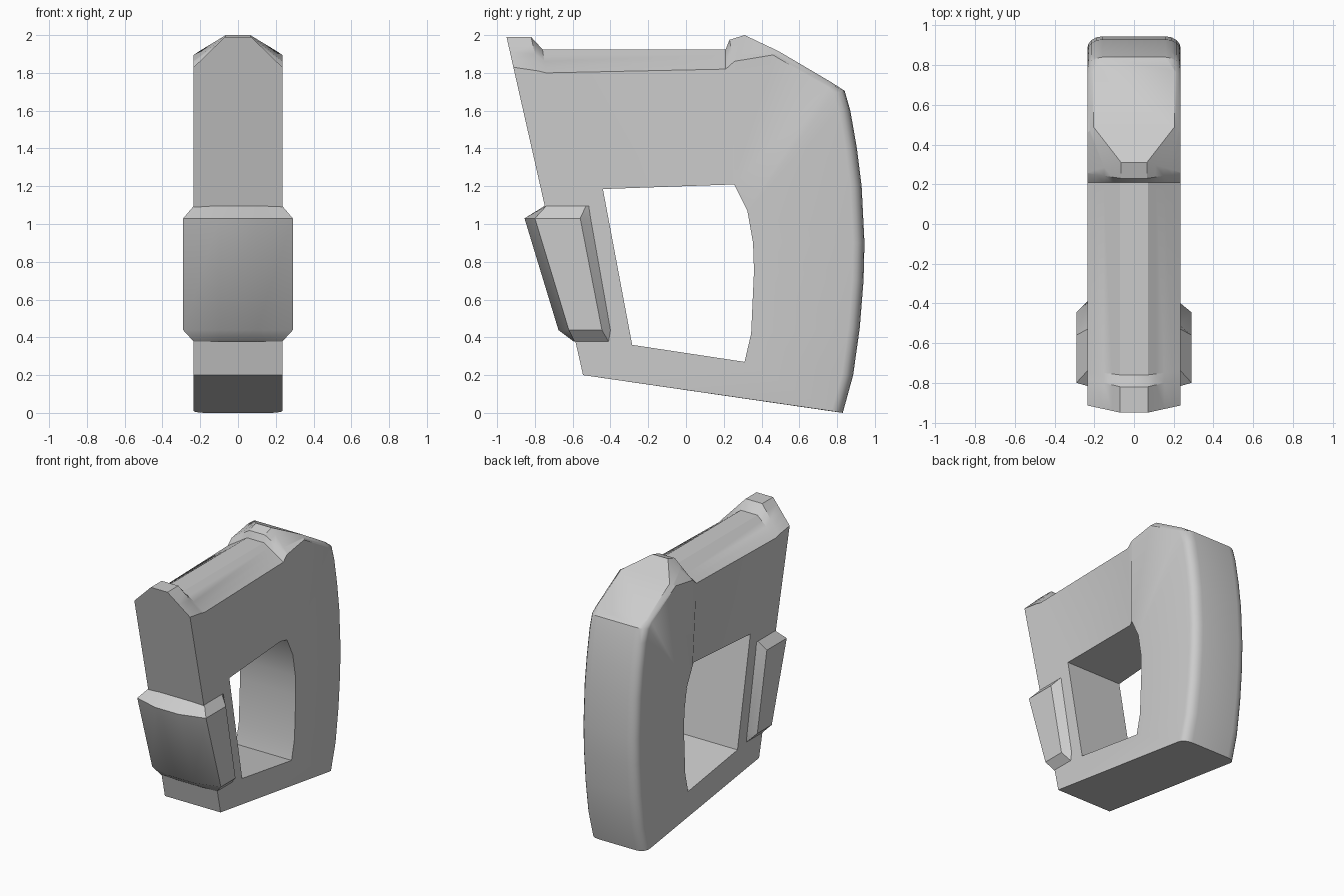
import bpy
import bmesh
from math import sin, cos, pi, radians

cube = bpy.data.objects.get("Cube")
if cube:
    bpy.data.objects.remove(cube, do_unlink=True)

HALF = 0.235   # half thickness of the frame
STEPS = 4      # segments across each rounded or chamfered edge

grey = bpy.data.materials.new("plain grey")
grey.use_nodes = True
grey.diffuse_color = (0.6, 0.6, 0.6, 1)
grey.node_tree.nodes["Principled BSDF"].inputs["Base Color"].default_value = (0.6, 0.6, 0.6, 1)


def loft(name, rows, closed):
    """Skin a list of closed cross-sections; join the ends or cap them."""
    bm = bmesh.new()
    rings = [[bm.verts.new(p) for p in row] for row in rows]
    pairs = list(zip(rings, rings[1:]))
    if closed:
        pairs.append((rings[-1], rings[0]))
    else:
        bm.faces.new(rings[0])
        bm.faces.new(rings[-1])
    for a, b in pairs:
        for i in range(len(a)):
            j = (i + 1) % len(a)
            bm.faces.new((a[i], a[j], b[j], b[i]))
    bmesh.ops.remove_doubles(bm, verts=bm.verts[:], dist=0.0005)
    bmesh.ops.dissolve_degenerate(bm, edges=bm.edges[:], dist=0.0005)
    bmesh.ops.recalc_face_normals(bm, faces=bm.faces[:])
    mesh = bpy.data.meshes.new(name)
    bm.to_mesh(mesh)
    bm.free()
    mesh.materials.append(grey)
    obj = bpy.data.objects.new(name, mesh)
    bpy.context.collection.objects.link(obj)
    bpy.ops.object.select_all(action="DESELECT")
    obj.select_set(True)
    bpy.context.view_layer.objects.active = obj
    bpy.ops.object.shade_smooth_by_angle(angle=radians(30))
    return obj


def mirrored(half):
    """Complete a half section on the +x side into a closed ring."""
    return half + [(-x, y, z) for x, y, z in reversed(half)]


def station(rim, width, side, inner, inner_x=HALF, rounded=False):
    """Frame section running from the opening, over the side, to the rim."""
    half = [(inner_x, *inner)]
    for k in range(STEPS + 1):
        t = k / STEPS
        across, out = (1 - cos(t * pi / 2), sin(t * pi / 2)) if rounded else (t, t)
        half.append((HALF + (width - HALF) * across,
                     side[0] + (rim[0] - side[0]) * out,
                     side[1] + (rim[1] - side[1]) * out))
    return mirrored(half)


# Corners of the opening
hole_front, hole_top, hole_bend = (-0.44, 1.185), (0.255, 1.21), (0.325, 1.07)
hole_low, hole_bottom = (0.31, 0.27), (-0.285, 0.36)
foot = (-0.545, 0.2)

# Upper housing with raised front lip, then the crest of the rear grip
frame = [
    station((-0.95, 1.99), 0.07, (-0.914, 1.83), hole_front),
    station((-0.82, 1.99), 0.07, (-0.78, 1.81), hole_front),
    station((-0.76, 1.925), 0.07, (-0.74, 1.8), hole_front),
    station((0.21, 1.925), 0.07, (0.21, 1.82), (0.21, 1.208), 0.21),
    station((0.23, 1.975), 0.065, (0.255, 1.86), hole_top),
    station((0.31, 2.0), 0.065, (0.26, 1.862), hole_top),
    station((0.49, 1.915), 0.205, (0.46, 1.895), hole_top),
    station((0.77, 1.75), 0.205, (0.75, 1.725), hole_bend),
]

# Curved back of the rear grip
back = [
    (0.84, 1.705, hole_bend), (0.87, 1.6, hole_bend), (0.905, 1.4, hole_bend),
    (0.93, 1.2, hole_bend), (0.945, 0.9, (0.355, 0.9)), (0.94, 0.7, (0.36, 0.75)),
    (0.92, 0.45, (0.345, 0.42)), (0.885, 0.2, hole_low), (0.83, 0.0, hole_low),
]
for y, z, inner in back:
    side_z = min(max(z, 0.01), 1.69)
    frame.append(station((y, z), 0.16, (y - 0.06, side_z), inner, rounded=True))

# Front foot closes the loop
frame.append(station(foot, HALF, foot, hole_bottom))
loft("frame", frame, closed=True)


# Bulged pad wrapped around the front post
def pad_section(z, front, corner, back_outer, back_inner, width):
    return mirrored([(HALF, back_inner, z), (width, back_outer, z),
                     (width, corner, z), (0.1, front, z)])


loft("front_pad", [
    pad_section(1.095, -0.75, -0.74, -0.53, -0.515, HALF),
    pad_section(1.03, -0.855, -0.8, -0.56, -0.505, 0.29),
    pad_section(0.438, -0.675, -0.62, -0.445, -0.4, 0.29),
    pad_section(0.378, -0.595, -0.59, -0.41, -0.39, HALF),
], closed=False)
